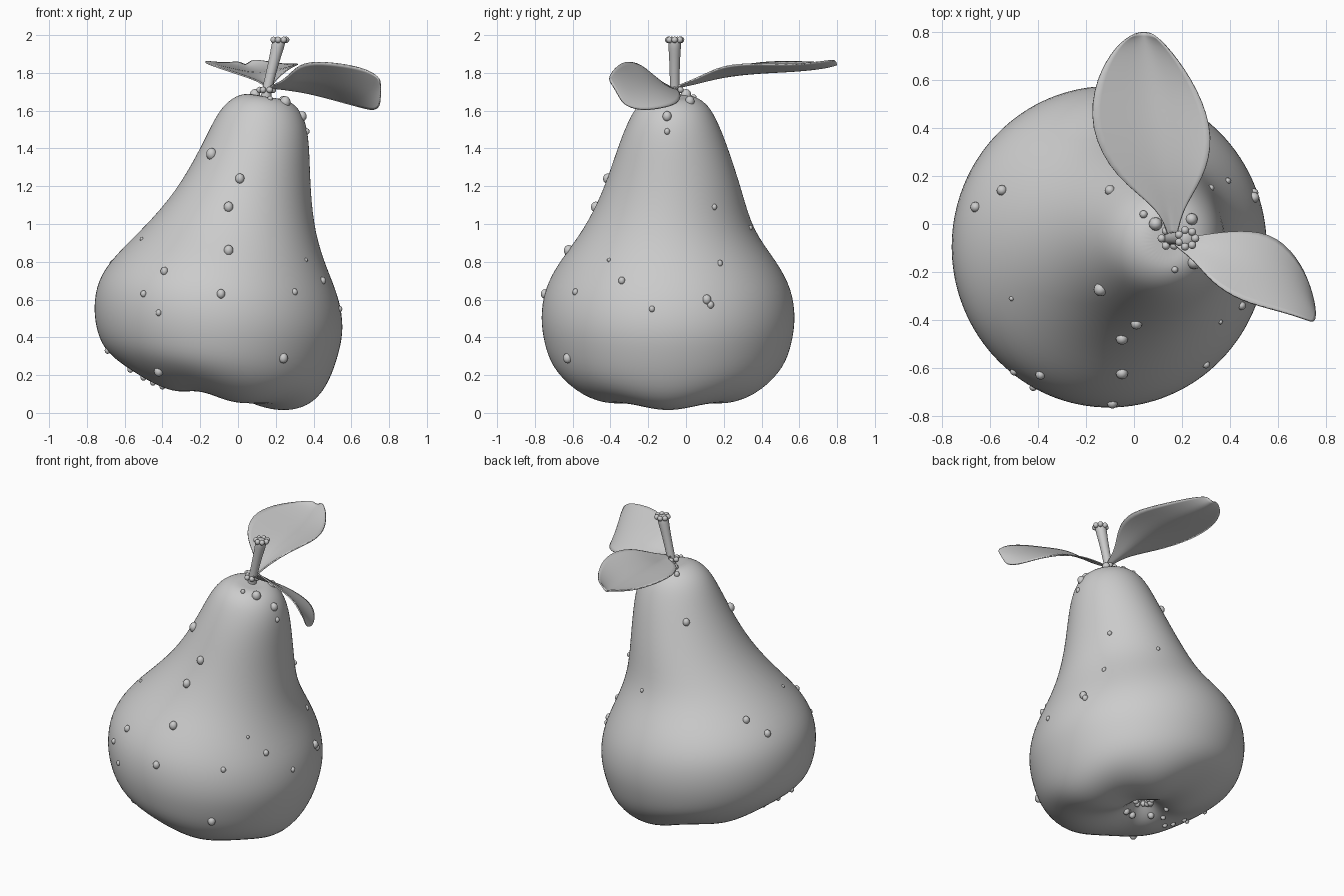
import bpy
import bmesh
import math
import random
from mathutils import Vector
from mathutils.bvhtree import BVHTree

random.seed(4)
default_cube = bpy.data.objects.get("Cube")
if default_cube:
    bpy.data.objects.remove(default_cube, do_unlink=True)

# One plain grey for every part
grey = bpy.data.materials.new("plain grey")
grey.use_nodes = True
grey_value = (0.6, 0.6, 0.6, 1)
grey.diffuse_color = grey_value
grey.node_tree.nodes["Principled BSDF"].inputs["Base Color"].default_value = grey_value


def finish_object(name, mesh_builder, subdivisions=0, thickness=0.0):
    """Turn a bmesh into a smooth shaded object with its modifiers."""
    bmesh.ops.recalc_face_normals(mesh_builder, faces=mesh_builder.faces)
    for face in mesh_builder.faces:
        face.smooth = True
    mesh = bpy.data.meshes.new(name)
    mesh_builder.to_mesh(mesh)
    mesh_builder.free()
    mesh.materials.append(grey)
    obj = bpy.data.objects.new(name, mesh)
    bpy.context.collection.objects.link(obj)
    if subdivisions:
        modifier = obj.modifiers.new("rounding", "SUBSURF")
        modifier.levels = modifier.render_levels = subdivisions
    if thickness:
        modifier = obj.modifiers.new("thickness", "SOLIDIFY")
        modifier.thickness = thickness
        modifier.offset = 0
    return obj


def bridge_rows(mesh_builder, rows, closed):
    """Fill quads between neighbouring rows of vertices."""
    for lower, upper in zip(rows, rows[1:]):
        count = len(lower)
        for i in range(count if closed else count - 1):
            j = (i + 1) % count
            mesh_builder.faces.new((lower[i], lower[j], upper[j], upper[i]))


# Pear body: leaning elliptical rings, each given by its
# right side (x, z), its left side (x, z) and its half depth in y
body_rings = [
    (-.17, .22, -.11, .20, .03),
    (-.24, .16, -.04, .11, .10),
    (-.34, .11, .10, .03, .22),
    (-.46, .14, .27, 0, .37),
    (-.58, .21, .41, .05, .51),
    (-.70, .32, .49, .17, .62),
    (-.75, .42, .54, .32, .66),
    (-.77, .55, .565, .45, .68),
    (-.75, .70, .54, .61, .66),
    (-.66, .83, .47, .77, .58),
    (-.50, .98, .41, .95, .45),
    (-.33, 1.17, .385, 1.17, .37),
    (-.20, 1.40, .38, 1.40, .295),
    (-.13, 1.55, .365, 1.53, .24),
    (-.07, 1.64, .32, 1.62, .19),
    (.01, 1.69, .25, 1.665, .12),
    (.08, 1.69, .20, 1.66, .06),
]
SEGMENTS = 32
DEPTH_CENTRE = -.095
body_builder = bmesh.new()
rows = []
for right_x, right_z, left_x, left_z, depth in body_rings:
    middle = Vector(((right_x + left_x) / 2, DEPTH_CENTRE, (right_z + left_z) / 2))
    if middle.z > 1:
        middle.y += .025
    half = Vector(((left_x - right_x) / 2, 0, (left_z - right_z) / 2))
    row = []
    for i in range(SEGMENTS):
        angle = math.tau * i / SEGMENTS
        point = middle + half * math.cos(angle)
        point.y += depth * math.sin(angle)
        # Five soft lobes around the underside
        if middle.z < .15 and depth > .2:
            point.z += .012 * (1 - math.cos(5 * angle))
        row.append(body_builder.verts.new(point))
    rows.append(row)
bridge_rows(body_builder, rows, True)
body_builder.faces.new(rows[0])
body_builder.faces.new(rows[-1])
body = finish_object("pear_body", body_builder, subdivisions=2)

# Stem: a thin bent tube that widens at the tip
stem_path = [
    (.14, 1.60, .034),
    (.15, 1.70, .026),
    (.175, 1.80, .027),
    (.20, 1.90, .031),
    (.218, 1.97, .038),
    (.22, 1.985, .028),
]
STEM_Y = -.06
stem_builder = bmesh.new()
rows = []
for x, z, radius in stem_path:
    angles = [math.tau * i / 12 for i in range(12)]
    rows.append([
        stem_builder.verts.new((
            x + radius * math.cos(a),
            STEM_Y + radius * math.sin(a),
            z - .2 * radius * math.cos(a),
        ))
        for a in angles
    ])
bridge_rows(stem_builder, rows, True)
stem_builder.faces.new(rows[0])
stem_builder.faces.new(rows[-1])
finish_object("stem", stem_builder, subdivisions=1)


def make_leaf(name, sections):
    """Each section gives one edge, the midrib and the other edge."""
    leaf_builder = bmesh.new()
    leaf_rows = []
    for edge, rib, other in sections:
        edge, rib, other = Vector(edge), Vector(rib), Vector(other)
        points = (edge, (edge + rib) / 2, rib, (rib + other) / 2, other)
        leaf_rows.append([leaf_builder.verts.new(p) for p in points])
    bridge_rows(leaf_builder, leaf_rows, False)
    finish_object(name, leaf_builder, subdivisions=2, thickness=.008)


make_leaf("back_leaf", [
    ((.14, -.05, 1.73), (.16, -.05, 1.72), (.18, -.05, 1.73)),
    ((.11, .06, 1.76), (.15, .06, 1.74), (.20, .06, 1.77)),
    ((-.08, .19, 1.82), (.13, .19, 1.77), (.29, .19, 1.84)),
    ((-.19, .40, 1.86), (.10, .38, 1.79), (.335, .36, 1.85)),
    ((-.16, .61, 1.86), (.07, .58, 1.80), (.27, .56, 1.84)),
    ((-.07, .75, 1.85), (.05, .74, 1.82), (.15, .73, 1.86)),
    ((.0, .79, 1.86), (.04, .80, 1.84), (.08, .79, 1.87)),
])
make_leaf("side_leaf", [
    ((.17, -.09, 1.73), (.17, -.075, 1.72), (.18, -.06, 1.72)),
    ((.25, -.15, 1.76), (.25, -.09, 1.72), (.27, -.05, 1.71)),
    ((.32, -.24, 1.85), (.35, -.13, 1.75), (.39, -.03, 1.69)),
    ((.44, -.32, 1.86), (.50, -.17, 1.74), (.57, -.03, 1.64)),
    ((.60, -.36, 1.84), (.63, -.24, 1.72), (.68, -.14, 1.61)),
    ((.70, -.39, 1.81), (.73, -.33, 1.71), (.73, -.25, 1.60)),
    ((.75, -.41, 1.77), (.755, -.38, 1.72), (.75, -.33, 1.63)),
])

# Droplets sit on the finished skin of the body
depsgraph = bpy.context.evaluated_depsgraph_get()
depsgraph.update()
skin = BVHTree.FromObject(body, depsgraph)
drops_builder = bmesh.new()


def add_drop(centre, radius, stretch=1.0):
    made = bmesh.ops.create_uvsphere(
        drops_builder, u_segments=12, v_segments=8, radius=radius)
    for vert in made["verts"]:
        vert.co.z *= stretch
        vert.co += centre


def drop_on_skin(origin, direction, radius):
    hit = skin.ray_cast(Vector(origin), Vector(direction))[0]
    if hit:
        add_drop(hit, radius, 1.15)


# Size in hundredths follows each pair of coordinates
front_drops = [
    (-.14, 1.37, 2.8), (.01, 1.24, 2.4), (-.05, 1.09, 2.5), (-.05, .86, 2.5),
    (-.39, .75, 2), (-.09, .63, 2.2), (-.5, .63, 1.6), (-.42, .53, 1.5),
    (.3, .64, 1.6), (.24, .29, 2.4), (-.42, .22, 2.4), (.36, .81, 1), (-.51, .92, 1),
]
left_drops = [
    (-.1, 1.57, 2.4), (-.1, 1.49, 1.5), (.15, 1.09, 1.4), (.18, .79, 1.3),
    (-.18, .55, 1.5), (.11, .6, 2.3), (-.34, .7, 1.8), (.45, .16, 2), (.34, .98, 1.2),
]
top_drops = [
    (-.55, .14, 2.2), (-.66, .07, 2.2), (-.1, .14, 2.2), (.39, .18, 1.3), (.5, .13, 1.8),
    (.24, .02, 2.5), (.09, 0, 2.8), (.04, .04, 1.7), (.17, -.19, 1.4), (.25, -.16, 2.8),
]
for x, z, size in front_drops:
    drop_on_skin((x, -3, z), (0, 1, 0), size / 100)
for y, z, size in left_drops:
    drop_on_skin((3, y, z), (-1, 0, 0), size / 100)
for x, y, size in top_drops:
    drop_on_skin((x, y, 3), (0, 0, -1), size / 100)

# Trail under the right side and a cluster in the bottom hollow
for x in (-.69, -.57, -.5, -.45, -.4, -.33, -.27):
    drop_on_skin((x, DEPTH_CENTRE + random.uniform(-.1, .1), -1), (0, 0, 1), .016)
for i in range(22):
    x, y = random.gauss(-.15, .06), random.gauss(DEPTH_CENTRE, .06)
    drop_on_skin((x, y, -1), (0, 0, 1), random.uniform(.012, .022))

# Beads around the stem tip and the stem base
for height, centre_x, ring, count in ((1.975, .22, .035, 7), (1.71, .15, .035, 6)):
    for i in range(count):
        a = math.tau * i / count
        add_drop(Vector((centre_x + ring * math.cos(a),
                         STEM_Y + ring * math.sin(a), height)), .017)
finish_object("droplets", drops_builder)
